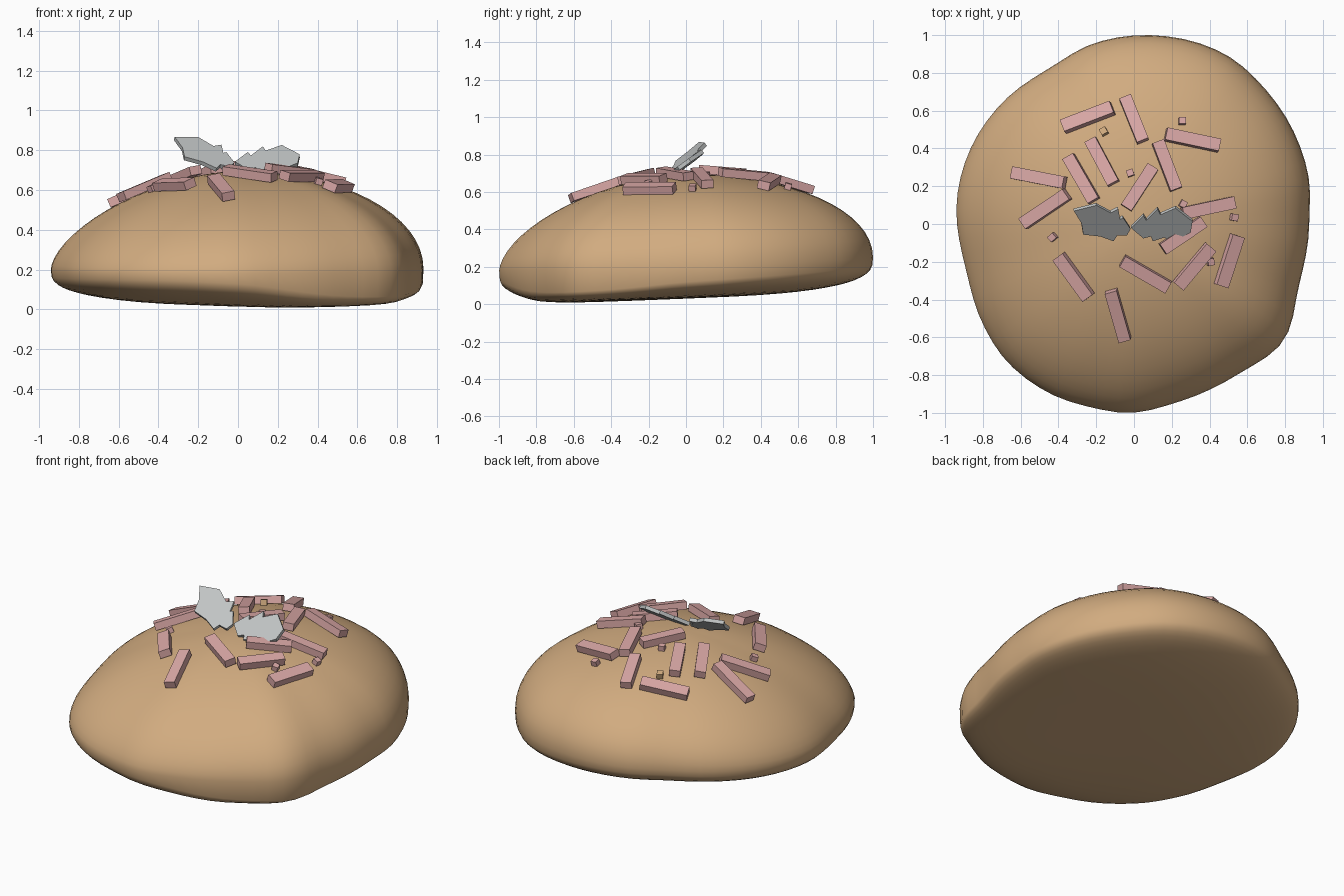
import bpy, bmesh, math
from mathutils import Vector, Matrix

if "Cube" in bpy.data.objects:
    bpy.data.objects.remove(bpy.data.objects["Cube"])


def material(name, rgb):
    m = bpy.data.materials.new(name)
    m.diffuse_color = (*rgb, 1)
    m.use_nodes = True
    m.node_tree.nodes["Principled BSDF"].inputs["Base Color"].default_value = m.diffuse_color
    return m


CRUST = material("tan crust", (0.64, 0.41, 0.215))
PINK = material("pink strips", (0.70, 0.39, 0.38))
GREY = material("grey leaf", (0.53, 0.55, 0.55))


def finish(bm, name, mat):
    bmesh.ops.recalc_face_normals(bm, faces=bm.faces)
    me = bpy.data.meshes.new(name)
    bm.to_mesh(me)
    bm.free()
    me.materials.append(mat)
    ob = bpy.data.objects.new(name, me)
    bpy.context.collection.objects.link(ob)
    return ob


# Uneven plan outline of the bun, and shape parameters by direction
OUTLINE = [(.93, .1), (.93, .21), (.85, .48), (.69, .72), (.48, .9), (.08, 1.0), (-.23, .95),
           (-.44, .83), (-.68, .66), (-.84, .45), (-.92, .24), (-.94, .09), (-.89, -.24),
           (-.80, -.53), (-.68, -.72), (-.44, -.9), (-.23, -.97), (-.02, -1.0), (.24, -.94),
           (.56, -.79), (.79, -.62), (.87, -.34), (.925, -.05)]
TAU = math.tau
RADII = sorted((math.atan2(y, x) % TAU, math.hypot(x, y)) for x, y in OUTLINE)


def keyed(*pairs):
    return [(math.radians(a), v) for a, v in pairs]


UPPER = keyed((0, 2.0), (90, 2.05), (180, 1.6), (270, 1.65))
LOWER = keyed((0, 6), (90, 3), (180, 3.2), (270, 3.5), (322, 10))
WIDEST = keyed((0, .2), (90, .25), (180, .2), (270, .18))


def around(keys, a):
    """Smooth periodic interpolation of keyed values around the bun."""
    n = len(keys)
    a %= TAU
    i = max((k for k in range(n) if keys[k][0] <= a), default=n - 1)

    def key(j):
        return keys[j % n][0] + TAU * (j // n), keys[j % n][1]
    p = [key(i + d) for d in (-1, 0, 1, 2)]
    if a < p[1][0]:
        a += TAU
    h = p[2][0] - p[1][0]
    t = (a - p[1][0]) / h
    m0 = (p[2][1] - p[0][1]) / (p[2][0] - p[0][0]) * h
    m1 = (p[3][1] - p[1][1]) / (p[3][0] - p[1][0]) * h
    return ((2*t**3 - 3*t*t + 1) * p[1][1] + (t**3 - 2*t*t + t) * m0
            + (3*t*t - 2*t**3) * p[2][1] + (t**3 - t*t) * m1)


TOP = 0.695


def top_z(x, y):
    a = math.atan2(y, x)
    s = min(1, math.hypot(x, y) / around(RADII, a))
    p, w = around(UPPER, a), around(WIDEST, a)
    return w + (TOP - w) * (1 - s**p) ** (1 / p)


def under_z(x, y, s, a):
    w, k = around(WIDEST, a), around(LOWER, a)
    base = max(0, 0.03 + 0.04 * y + 0.02 * x * x)
    return w - (w - base) * max(0, 1 - s**k) ** (1 / k)


# Bun body: rings from the crown, over the widest line, to the base centre
SEG, UP, DOWN = 72, 16, 14
bm = bmesh.new()
rings = []
for i in range(1, UP + DOWN):
    ring = []
    for j in range(SEG):
        a = TAU * j / SEG
        s = math.sin(math.pi / 2 * (i / UP if i <= UP else (UP + DOWN - i) / DOWN))
        if i > UP:
            s = s ** 0.6
        r = around(RADII, a) * s
        x, y = r * math.cos(a), r * math.sin(a)
        ring.append(bm.verts.new((x, y, top_z(x, y) if i <= UP else under_z(x, y, s, a))))
    rings.append(ring)
crown, base = bm.verts.new((0, 0, TOP)), bm.verts.new((0, 0, 0.03))
for j in range(SEG):
    k = (j + 1) % SEG
    bm.faces.new((crown, rings[0][j], rings[0][k]))
    bm.faces.new((base, rings[-1][k], rings[-1][j]))
    for r0, r1 in zip(rings, rings[1:]):
        bm.faces.new((r0[j], r1[j], r1[k], r0[k]))
bun = finish(bm, "bun", CRUST)
bpy.context.view_layer.objects.active = bun
bun.select_set(True)
bpy.ops.object.shade_smooth_by_angle(angle=math.radians(40))
bun.select_set(False)


def chip(name, x, y, deg, length, width, thick, lift, mat):
    """Box lying on the bun, following the slope under it."""
    e = 0.1
    gx = (top_z(x + e, y) - top_z(x - e, y)) / (2 * e)
    gy = (top_z(x, y + e) - top_z(x, y - e)) / (2 * e)
    c, s = math.cos(math.radians(deg)), math.sin(math.radians(deg))
    u = Vector((c, s, gx * c + gy * s)) * length
    v = Vector((-s, c, -gx * s + gy * c)) * width
    n = u.cross(v).normalized() * thick
    m = Matrix((u, v, n)).transposed().to_4x4()
    m.translation = (x, y, top_z(x, y) + lift)
    bm = bmesh.new()
    bmesh.ops.create_cube(bm, size=1, matrix=m)
    finish(bm, name, mat)


# Scattered strips: x, y, heading, length
STRIPS = [(-.245, .565, 21, .28), (0, .555, -68, .25), (.31, .445, -12, .29), (-.17, .33, -62, .26),
          (-.28, .24, -60, .27), (.175, .31, -69, .27), (-.505, .245, -11, .28), (.03, .195, 57, .26),
          (-.47, .08, 34, .28), (.395, .085, 12, .28), (.26, -.06, 34, .26), (-.32, -.28, -54, .27),
          (.06, -.265, -30, .28), (.32, -.225, 50, .27), (.505, -.195, 72, .28), (-.085, -.485, -74, .27)]
for i, (x, y, deg, length) in enumerate(STRIPS):
    chip(f"strip_{i + 1}", x, y, deg, length, 0.065, 0.045, 0.025, PINK)

# Small crumbs
CRUMBS = [(.255, .545), (-.02, .27), (-.43, -.07), (.26, .105), (.53, .035), (.405, -.2)]
for i, (x, y) in enumerate(CRUMBS):
    chip(f"crumb_{i + 1}", x, y, 20 * i, 0.036, 0.034, 0.035, 0.015, PINK)
chip("tan_crumb", -.16, .49, 30, 0.036, 0.034, 0.035, 0.018, CRUST)


# Two serrated leaves on the crown, each a tilted thick plate
def leaf(name, pts, rise_x, rise_y):
    bm = bmesh.new()

    def z(x, y):
        return 0.73 + rise_x * (abs(x) - .02) + rise_y * (y + .02)
    n = Vector((-math.copysign(rise_x, pts[1][0]), -rise_y, 1)).normalized() * 0.011
    lo = [bm.verts.new(Vector((x, y, z(x, y))) - n) for x, y in pts]
    hi = [bm.verts.new(Vector((x, y, z(x, y))) + n) for x, y in pts]
    bm.faces.new(hi)
    bm.faces.new(lo[::-1])
    for i in range(len(pts)):
        j = (i + 1) % len(pts)
        bm.faces.new((lo[i], lo[j], hi[j], hi[i]))
    finish(bm, name, GREY)


leaf("left_leaf", [(-.02, -.02), (-.06, .04), (-.075, .03), (-.085, .085), (-.125, .065), (-.2, .105),
                   (-.32, .075), (-.28, .01), (-.27, -.05), (-.18, -.06), (-.11, -.085), (-.09, -.055),
                   (-.04, -.055)], 0.2, 0.72)
leaf("right_leaf", [(-.015, -.015), (.05, .05), (.065, .025), (.125, .085), (.14, .055), (.22, .09),
                    (.31, .02), (.30, -.04), (.2, -.09), (.16, -.065), (.1, -.085), (.09, -.06),
                    (.05, -.07)], 0.04, 0.72)
